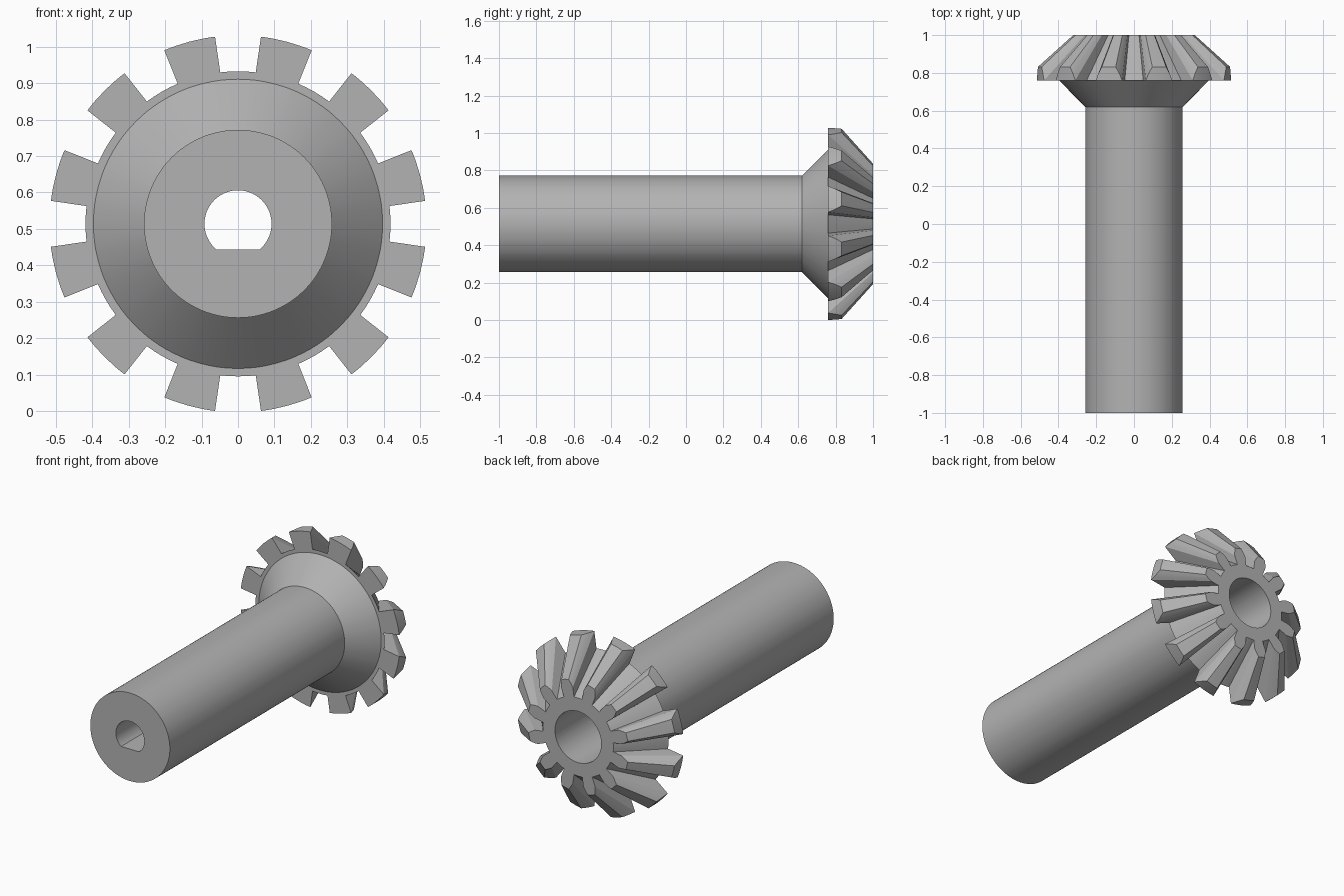
import bpy
import bmesh
from math import sin, cos, pi, radians

cube = bpy.data.objects.get("Cube")
if cube:
    bpy.data.objects.remove(cube)

steel = bpy.data.materials.new("grey steel")
steel.use_nodes = True
grey = (0.45, 0.45, 0.45, 1)
steel.diffuse_color = grey
steel.node_tree.nodes["Principled BSDF"].inputs["Base Color"].default_value = grey

AXIS_Z = 0.514      # height of the shaft axis
APEX = 1.29         # y where all tooth lines meet
BACK, FRONT = 0.53, 0.29    # distance of the two gear faces from the apex
TIP_R = 0.5175
BORE_R, STEP_Y = 0.15, -0.4
TEETH = 12

# Half of one tooth: angle from its centre, slope of the line to the apex
half = [(0, 1.13), (4.2, 1.13), (5.5, 1.08), (6.8, 1.03),
        (8.0, TIP_R / BACK), (8.15, 0.88), (8.3, 0.79), (11.6, 0.79)]
tooth = [(-a, q) for a, q in reversed(half[1:])] + half
outline = [(radians(15 + i * 360 / TEETH + a), q)
           for i in range(TEETH) for a, q in tooth + [(15, 0.79)]]


def ring(r, y):
    return [(r, y)] * len(outline)


def d_ring(y, r=0.092, flat=0.071):
    """Round hole with a flat along its lower side."""
    return [(min(r, flat / -cos(a)) if cos(a) < 0 else r, y) for a, q in outline]


def tooth_ring(distance):
    """Tooth outline on the apex lines, trimmed by the outer cylinder."""
    out = []
    for a, q in outline:
        t = min(distance, TIP_R / q)
        out.append((q * t, APEX - t))
    return out


def loft(name, loops):
    """Join the loops in order, and the last back to the first."""
    bm = bmesh.new()
    rows = [[bm.verts.new((r * sin(a), y, AXIS_Z + r * cos(a)))
             for (r, y), (a, q) in zip(loop, outline)] for loop in loops]
    n = len(outline)
    for k, row in enumerate(rows):
        nxt = rows[(k + 1) % len(rows)]
        for i in range(n):
            j = (i + 1) % n
            bm.faces.new((row[i], row[j], nxt[j], nxt[i]))
    bmesh.ops.remove_doubles(bm, verts=bm.verts[:], dist=0.0001)
    bmesh.ops.recalc_face_normals(bm, faces=bm.faces[:])
    mesh = bpy.data.meshes.new(name)
    bm.to_mesh(mesh)
    bm.free()
    mesh.materials.append(steel)
    obj = bpy.data.objects.new(name, mesh)
    bpy.context.collection.objects.link(obj)
    bpy.ops.object.select_all(action='DESELECT')
    obj.select_set(True)
    bpy.context.view_layer.objects.active = obj
    bpy.ops.object.shade_smooth_by_angle(angle=radians(25))
    return obj


# Shaft with a keyed hole at the front and a wide bore behind it
loft("shaft", [d_ring(STEP_Y), d_ring(-1), ring(0.258, -1), ring(0.258, 0.62),
               ring(BORE_R, 0.62), ring(BORE_R, STEP_Y)])

# Flared collar and bevel teeth around the bore
face = [(min(q * BACK, TIP_R), APEX - BACK) for a, q in outline]
loft("bevel_gear", [ring(BORE_R, 0.62), ring(0.258, 0.62), ring(0.397, APEX - BACK),
                    face, tooth_ring(BACK), tooth_ring(FRONT), ring(BORE_R, 1)])
